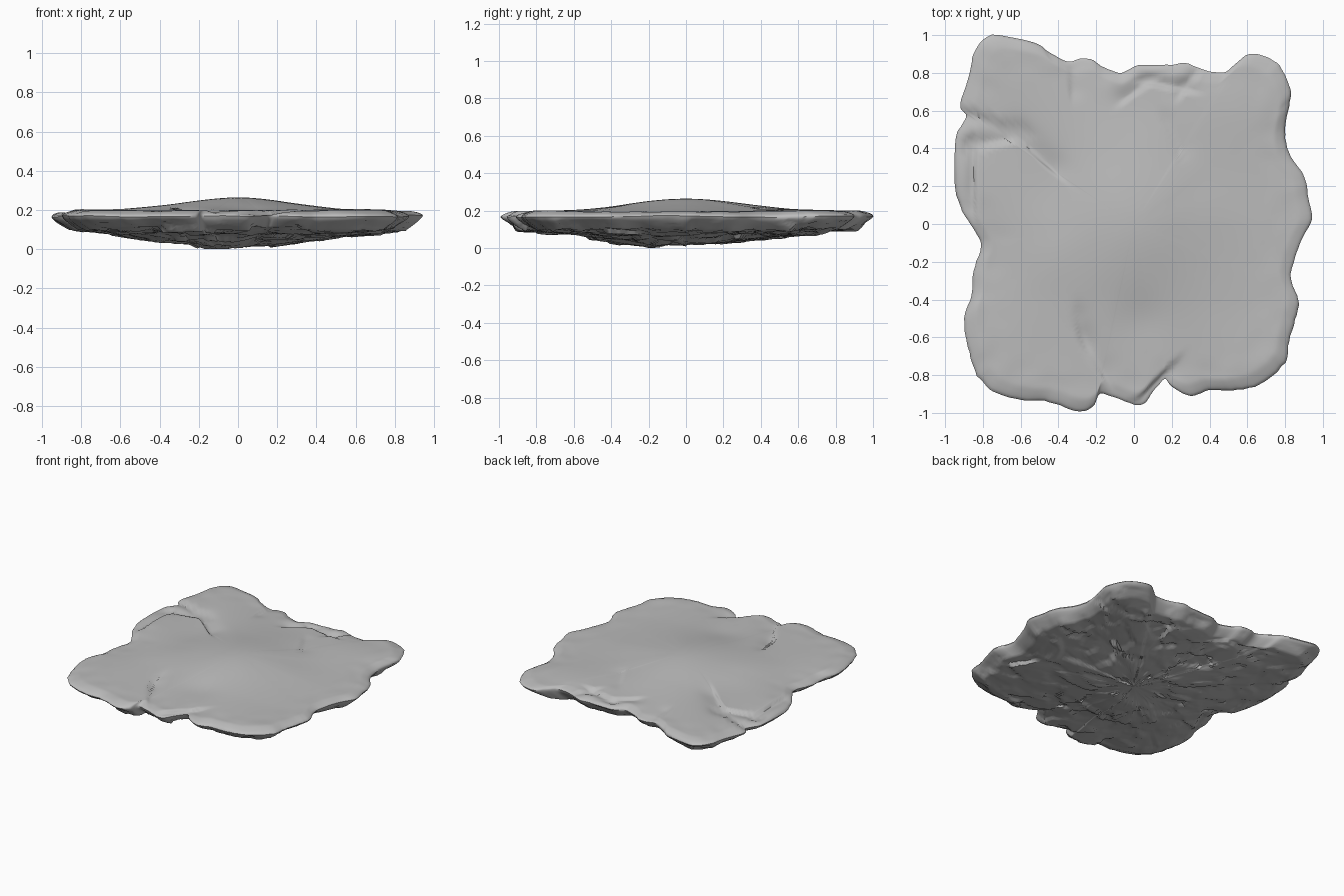
import bpy, bmesh, math
from mathutils import Vector, noise

cube = bpy.data.objects.get("Cube")
if cube:
    bpy.data.objects.remove(cube, do_unlink=True)

# Slab outline in hundredths, anticlockwise from the left side
OUTLINE = [(94, 3), (92, 16), (90, 25), (82, 38), (80, 50), (82, 62), (83, 70), (79, 81),
           (73, 87), (61, 90), (54, 85), (47, 80), (36, 82), (27, 85), (15, 84), (2, 84),
           (-7, 80), (-16, 83), (-25, 88), (-35, 86), (-45, 91), (-53, 96), (-75, 100),
           (-84, 92), (-87, 80), (-92, 63), (-89, 57), (-94, 46), (-95, 22), (-91, 7),
           (-84, -4), (-81, -12), (-85, -25), (-86, -38), (-90, -50), (-87, -68),
           (-83, -80), (-74, -89), (-60, -93), (-45, -94), (-31, -99), (-22, -97),
           (-18, -90), (-10, -92), (3, -96), (10, -89), (16, -82), (20, -86), (30, -91),
           (40, -88), (52, -88), (67, -85), (80, -73), (82, -62), (86, -48), (87, -40),
           (83, -27), (88, -10)]
STEPS = 5     # subdivisions per outline edge
RINGS = 44

# Ledges on the top: start, end, drop on the left-hand side, fade width
LEDGES = [((-.46, .30), (-.62, .44), -.022, .09), ((-.62, .44), (-.84, .40), -.022, .07),
          ((-.84, .40), (-.84, .10), -.022, .07), ((-.72, .54), (-.95, .63), .02, .06),
          ((-.03, .66), (.08, .74), .018, .06), ((.08, .74), (.27, .70), .022, .06),
          ((.27, .70), (.36, .82), .02, .05), ((.16, .53), (.23, .40), .008, .07),
          ((-.31, -.50), (-.28, -.62), .012, .07), ((-.28, -.62), (-.15, -.84), .014, .08),
          ((.02, -.92), (.18, -.76), -.02, .08), ((-.34, .86), (-.34, .72), .01, .06)]


def smooth(a, b, t):
    t = max(0.0, min(1.0, (t - a) / (b - a)))
    return t * t * (3 - 2 * t)


def ledge_drop(p):
    total = 0.0
    for a, b, drop, width in LEDGES:
        a, b = Vector(a), Vector(b)
        edge, rel = b - a, p - a
        t = max(0.0, min(1.0, rel.dot(edge) / edge.length_squared))
        dist = (rel - edge * t).length
        side = edge.normalized().cross(rel) * (1 if drop > 0 else -1)
        total += abs(drop) * math.exp(-(dist / width) ** 2) * smooth(-.008, .012, side)
    return min(total, .028)


def rim_height(p):
    return .168 + .014 * noise.noise(Vector((p.x * 3, p.y * 3, 7)))


def top_height(p, s):
    r = Vector((p.x, p.y * .85)).length
    z = .195 + .06 * math.exp(-(r / .38) ** 2) + .010 * (1 - s)
    z += .012 * noise.noise(Vector((p.x * 2.4, p.y * 2.4, 1))) * smooth(.1, .5, s)
    z += .006 * noise.noise(Vector((p.x * 9, p.y * 9, 2))) * smooth(.7, 1, s)
    z -= .012 * math.exp(-((p.x - .04) ** 2 + (p.y + .5) ** 2) / .02)
    z -= ledge_drop(p)
    rim = rim_height(p)
    return rim + max(z - rim, .004) * min(1, max(0, 1 - s) / .07) ** .5


def chipped(p, scale, seed):
    # Each cell is a tilted flake, so neighbouring cells meet in a broken ledge
    q = Vector((p.x * scale, p.y * scale * 1.25, seed))
    q += noise.noise_vector(q * .8) * .35
    site = noise.voronoi(q)[1][0]
    tilt = noise.cell_vector(site * 37.3)
    rel = q - site
    return (tilt.x - .5) * rel.x + (tilt.y - .5) * rel.y + (tilt.z - .5) * .5


def bottom_height(p, s):
    z = .02 + .095 * s ** 1.35
    z += .034 * chipped(p, 3.2, 4.3) + .022 * chipped(p, 6.5, 9.1)
    z -= .018 * math.exp(-((p.x + .1) ** 2 + (p.y + .28) ** 2) / .03)
    z = max(z, 0.0)
    rim = rim_height(p)
    return rim + min(z - rim, -.003) * min(1, max(0, 1 - s) / .09) ** .6


# Rounded, slightly ragged rim
corners = [Vector(c) / 100 for c in OUTLINE]
rim = []
for i in range(len(corners)):
    a, b, c, d = (corners[(i + k) % len(corners)] for k in (-1, 0, 1, 2))
    for k in range(STEPS):
        t = k / STEPS
        p = (b * 2 + (c - a) * t + (a * 2 - b * 5 + c * 4 - d) * t * t
             + (b * 3 - a - c * 3 + d) * t ** 3) / 2
        p *= 1 + .007 * noise.noise(Vector((p.x * 22, p.y * 22, 3)))
        rim.append(p)

bm = bmesh.new()
count = len(rim)


def make_skin(height, outer, flip):
    """Rings of faces from the shared rim in to the middle."""
    previous = outer
    for j in range(1, RINGS):
        s = (1 - j / RINGS) ** .8
        s = 1 - (1 - s) ** 1.25
        ring = [bm.verts.new((p.x * s, p.y * s, height(p * s, s))) for p in rim]
        for i in range(count):
            n = (i + 1) % count
            face = [previous[i], previous[n], ring[n], ring[i]]
            bm.faces.new(face[::-1] if flip else face)
        previous = ring
    middle = bm.verts.new((0, 0, height(Vector((0, 0)), 0)))
    for i in range(count):
        face = [previous[i], previous[(i + 1) % count], middle]
        bm.faces.new(face[::-1] if flip else face)


edge_ring = [bm.verts.new((p.x, p.y, rim_height(p))) for p in rim]
make_skin(top_height, edge_ring, False)
make_skin(bottom_height, edge_ring, True)

# Rest the slab on the ground
lowest = min(v.co.z for v in bm.verts)
for v in bm.verts:
    v.co.z -= lowest

mesh = bpy.data.meshes.new("rock_slab")
bm.to_mesh(mesh)
bm.free()
slab = bpy.data.objects.new("rock_slab", mesh)
bpy.context.collection.objects.link(slab)

# Plain grey stone
stone = bpy.data.materials.new("grey_stone")
stone.use_nodes = True
colour = (.5, .5, .5, 1)
stone.diffuse_color = colour
stone.node_tree.nodes["Principled BSDF"].inputs["Base Color"].default_value = colour
mesh.materials.append(stone)

bpy.ops.object.select_all(action="DESELECT")
slab.select_set(True)
bpy.context.view_layer.objects.active = slab
bpy.ops.object.shade_smooth_by_angle(angle=math.radians(50))
